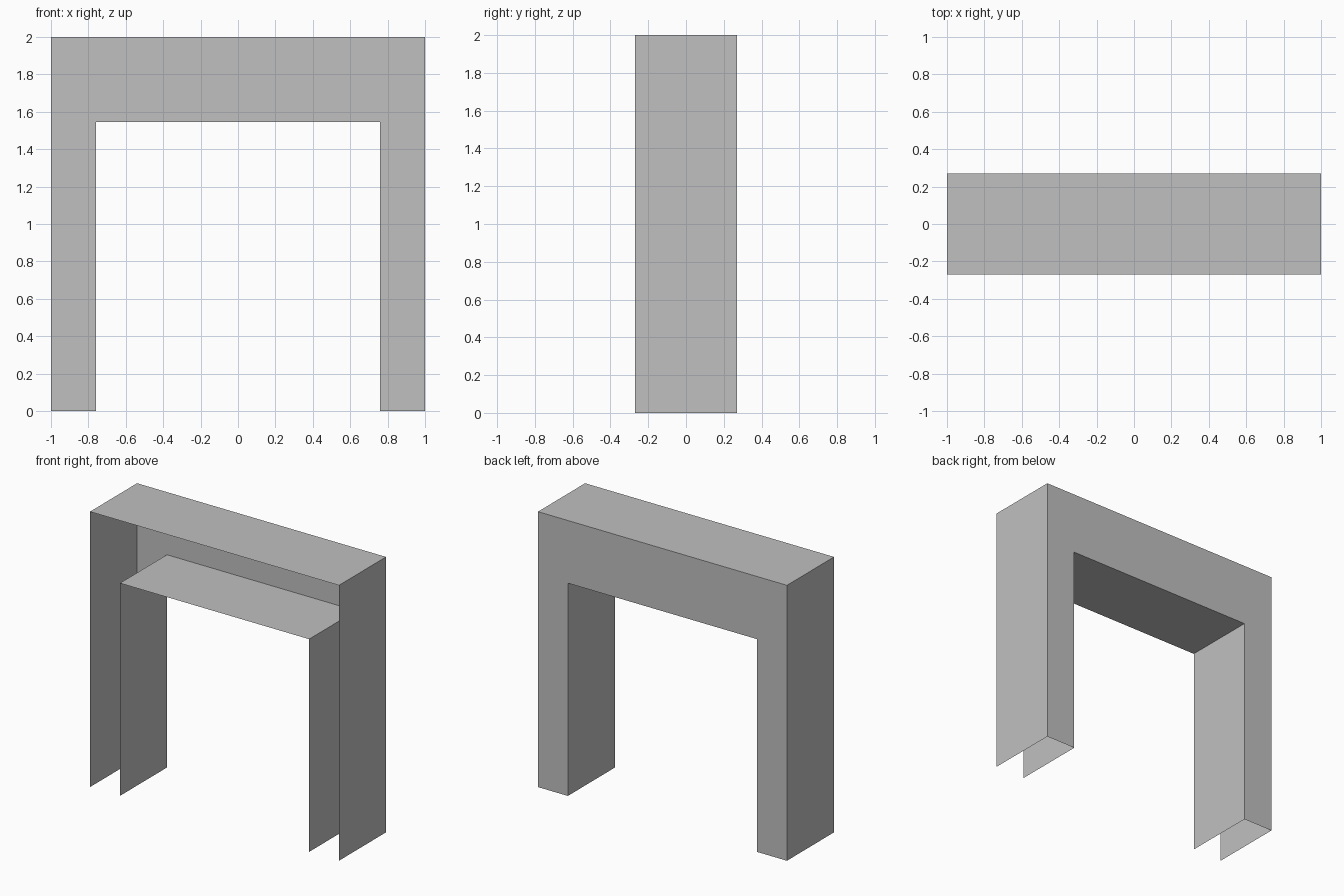
import bpy
import bmesh

cube = bpy.data.objects.get("Cube")
if cube:
    bpy.data.objects.remove(cube, do_unlink=True)

# Single plain grey
grey = bpy.data.materials.new("plain_grey")
grey.use_nodes = True
colour = (0.53, 0.53, 0.53, 1)
grey.diffuse_color = colour
grey.node_tree.nodes["Principled BSDF"].inputs["Base Color"].default_value = colour

HALF_WIDTH, HALF_DEPTH, HEIGHT = 1.0, 0.27, 2.0
OPEN_HALF, OPEN_HEIGHT = 0.76, 1.545

# Arch outline, from the left foot's inner edge round to the right foot's
half = [(OPEN_HALF, 0), (HALF_WIDTH, 0), (HALF_WIDTH, HEIGHT)]
outer = half[1:] + [(-x, z) for x, z in reversed(half[1:])]
inner = [(-OPEN_HALF, 0), (-OPEN_HALF, OPEN_HEIGHT),
         (OPEN_HALF, OPEN_HEIGHT), (OPEN_HALF, 0)]
outline = outer + inner

bm = bmesh.new()
back = [bm.verts.new((x, HALF_DEPTH, z)) for x, z in outline]
front = [bm.verts.new((x, -HALF_DEPTH, z)) for x, z in outline]

# Back panel; the front stays open
bm.faces.new(back)

# Thin walls, top and soffit; the feet stay open underneath
for i in range(len(outline)):
    j = (i + 1) % len(outline)
    if outline[i][1] == 0 and outline[j][1] == 0:
        continue
    bm.faces.new((back[j], back[i], front[i], front[j]))

bmesh.ops.recalc_face_normals(bm, faces=bm.faces)
bm.normal_update()
panel = max(bm.faces, key=lambda f: len(f.verts))
if panel.normal.y < 0:
    bmesh.ops.reverse_faces(bm, faces=bm.faces)

mesh = bpy.data.meshes.new("arch_surround")
bm.to_mesh(mesh)
bm.free()
mesh.materials.append(grey)
arch = bpy.data.objects.new("arch_surround", mesh)
bpy.context.collection.objects.link(arch)
